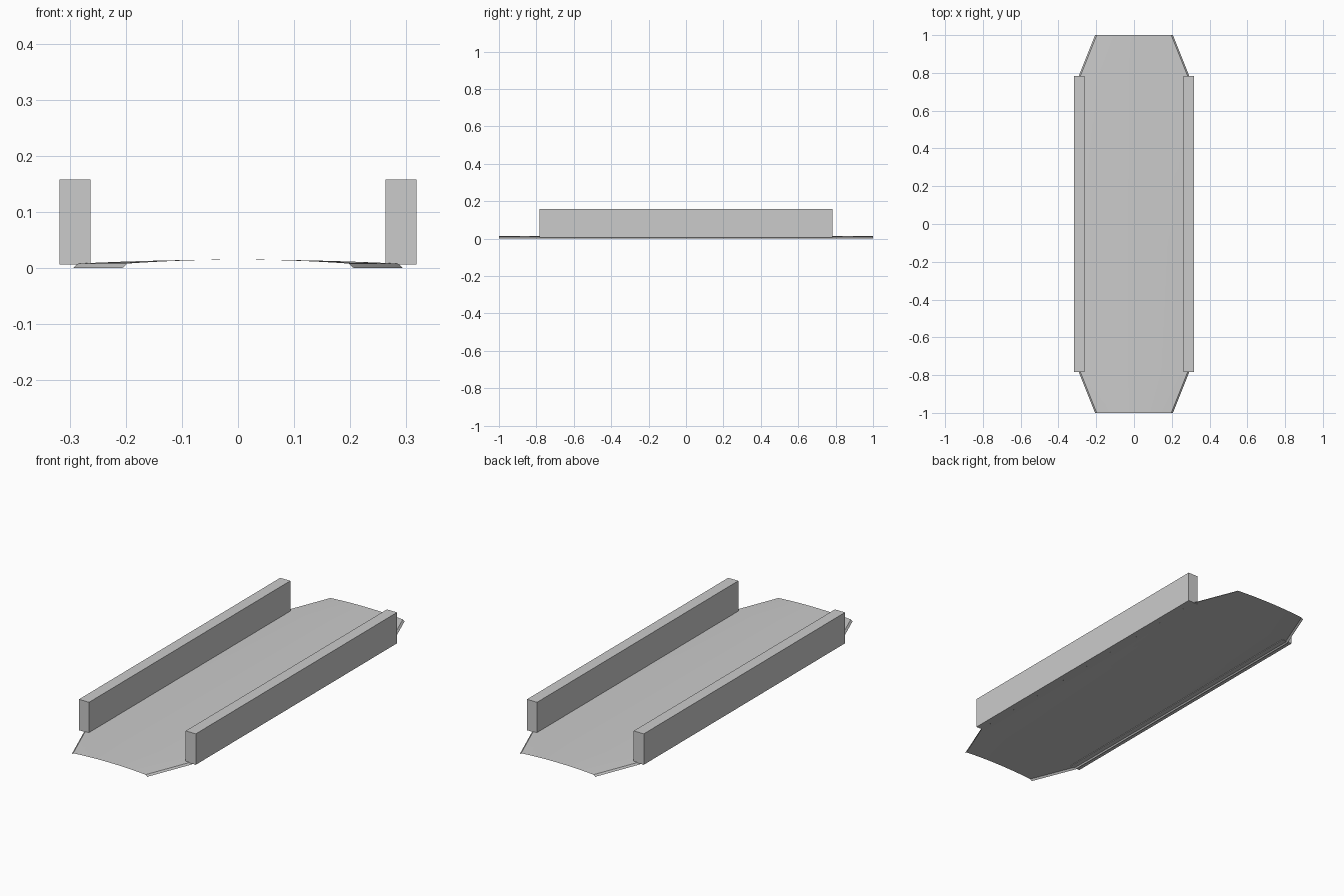
import bpy, bmesh

if "Cube" in bpy.data.objects:
    bpy.data.objects.remove(bpy.data.objects["Cube"])

def finish(name, bm):
    mesh = bpy.data.meshes.new(name)
    bm.to_mesh(mesh)
    bm.free()
    obj = bpy.data.objects.new(name, mesh)
    bpy.context.collection.objects.link(obj)
    return obj

# Deck: shallow arch lofted through four stations, with sloping side skirts
SEG = 16
STATIONS = [(-1.0, 0.197), (-0.78, 0.285), (0.78, 0.285), (1.0, 0.197)]
bm = bmesh.new()
rows = []
for y, w in STATIONS:
    row = [bm.verts.new((-w - 0.009, y, 0))]
    for i in range(SEG + 1):
        t = 2 * i / SEG - 1
        row.append(bm.verts.new((t * w, y, 0.008 + 0.007 * (1 - t * t))))
    row.append(bm.verts.new((w + 0.009, y, 0)))
    rows.append(row)
for a, b in zip(rows, rows[1:]):
    for i in range(len(a) - 1):
        bm.faces.new((a[i], a[i + 1], b[i + 1], b[i]))
deck = finish("deck", bm)
bpy.context.view_layer.objects.active = deck
deck.select_set(True)
bpy.ops.object.shade_smooth_by_angle(angle=0.4)

# Side rails
for side, name in ((-1, "left_rail"), (1, "right_rail")):
    bm = bmesh.new()
    bmesh.ops.create_cube(bm, size=1)
    bmesh.ops.scale(bm, verts=bm.verts, vec=(0.055, 1.565, 0.152))
    bmesh.ops.translate(bm, verts=bm.verts, vec=(side * 0.2905, 0, 0.082))
    finish(name, bm)
